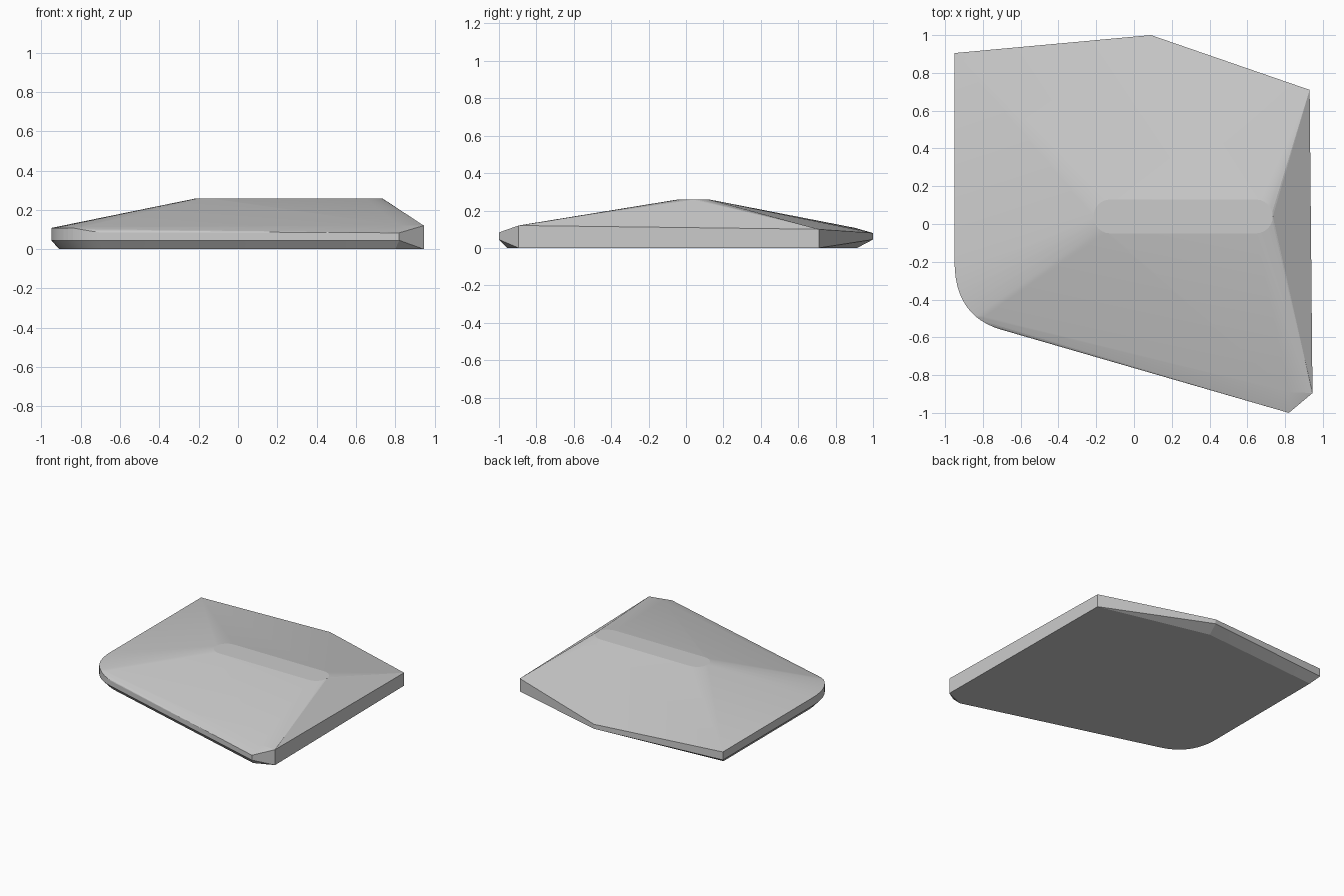
import bpy, bmesh, math
from mathutils import Vector

if "Cube" in bpy.data.objects:
    bpy.data.objects.remove(bpy.data.objects["Cube"])


def bezier(a, c, b, n):
    a, c, b = Vector(a), Vector(c), Vector(b)
    return [(1 - t) ** 2 * a + 2 * t * (1 - t) * c + t * t * b
            for t in [i / n for i in range(n + 1)]]


pts = []

# Full height right wall
pts += [(0.945, -0.895, 0), (0.945, -0.895, 0.12),
        (0.93, 0.71, 0), (0.93, 0.71, 0.10)]

# Rim corners: rim bottom, rim top and inset base
for x, y, ztop, bx, by in [(0.09, 1.0, 0.08, 0.07, 0.915),
                           (-0.95, 0.905, 0.107, -0.91, 0.84),
                           (0.82, -1.0, 0.083, 0.80, -0.955)]:
    pts += [(x, y, 0.045), (x, y, ztop), (bx, by, 0)]

# Rounded front left corner, its rim dropping towards the front
for i, p in enumerate(bezier((-0.95, -0.2), (-0.95, -0.49), (-0.70, -0.56), 12)):
    ztop = 0.108 if i < 9 else 0.108 - 0.023 * (i - 8) / 4
    pts += [(p.x, p.y, 0.045), (p.x, p.y, ztop)]
for p in bezier((-0.91, -0.19), (-0.91, -0.46), (-0.68, -0.525), 12):
    pts.append((p.x, p.y, 0))

# Upper front bevel line
pts += [(0.82, -0.89, 0.121), (-0.79, -0.49, 0.112)]

# Stadium shaped summit
for cx, start in [(0.645, -90), (-0.125, 90)]:
    for i in range(13):
        a = math.radians(start + 15 * i)
        pts.append((cx + 0.09 * math.cos(a), 0.04 + 0.09 * math.sin(a), 0.258))

# Faceted slab enclosing all profiles
bm = bmesh.new()
for p in pts:
    bm.verts.new(p)
bmesh.ops.convex_hull(bm, input=bm.verts)
bmesh.ops.delete(bm, geom=[v for v in bm.verts if not v.link_faces], context='VERTS')
bmesh.ops.dissolve_limit(bm, angle_limit=math.radians(0.3), verts=bm.verts, edges=bm.edges)
bmesh.ops.recalc_face_normals(bm, faces=bm.faces)
mesh = bpy.data.meshes.new("stone_slab")
bm.to_mesh(mesh)
bm.free()
slab = bpy.data.objects.new("stone_slab", mesh)
bpy.context.collection.objects.link(slab)
bpy.context.view_layer.objects.active = slab
slab.select_set(True)
bpy.ops.object.shade_smooth_by_angle(angle=math.radians(7))
